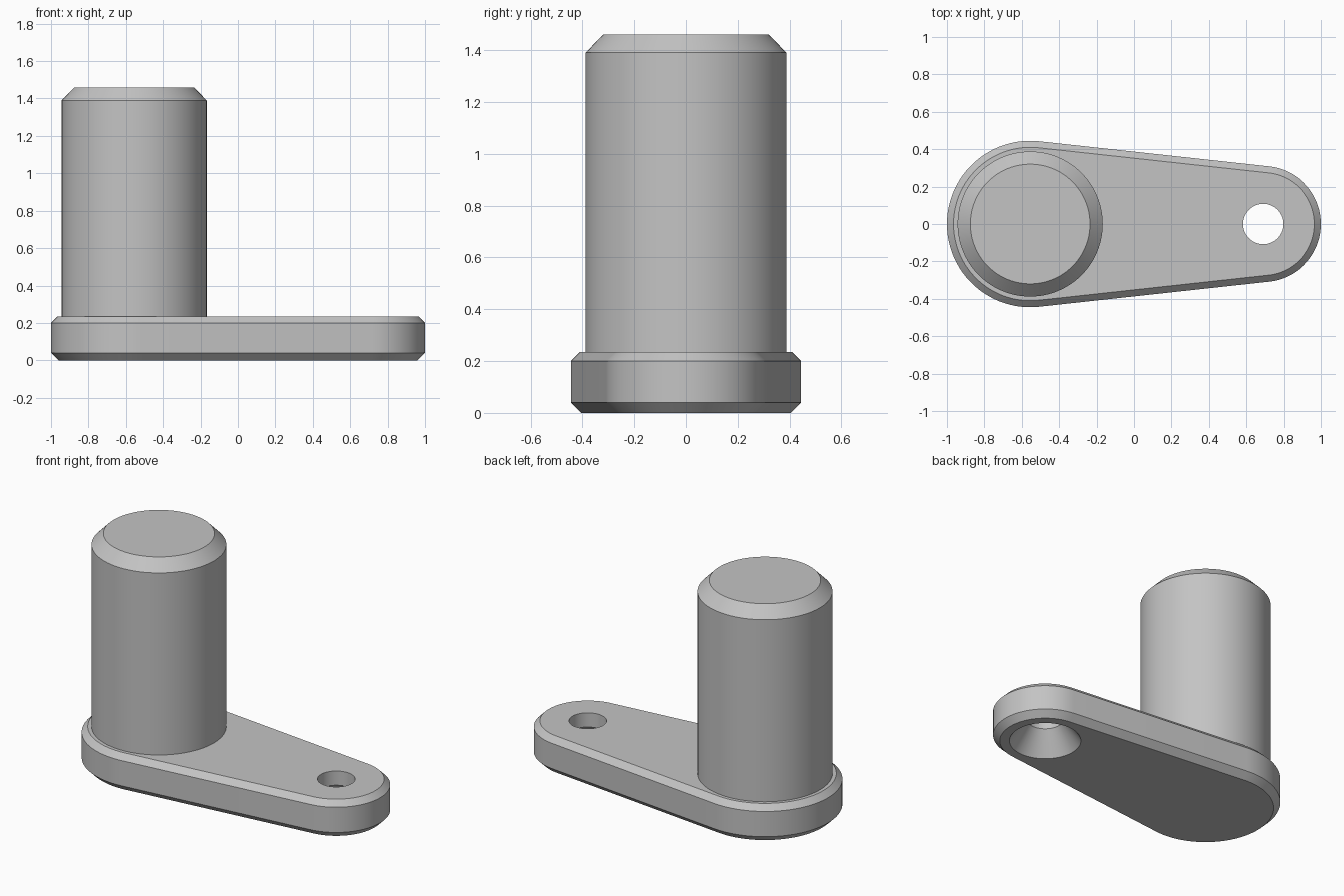
import bpy, bmesh
from math import acos, cos, sin, pi

if "Cube" in bpy.data.objects:
    bpy.data.objects.remove(bpy.data.objects["Cube"])

PIN_X, HOLE_X = -0.555, 0.69      # centres of the two rounded ends
BIG_R, SMALL_R = 0.445, 0.31      # radii of the two rounded ends
PLATE_TOP = 0.235

grey = bpy.data.materials.new("plain grey")
grey.use_nodes = True
grey.diffuse_color = (0.55, 0.55, 0.55, 1)
grey.node_tree.nodes["Principled BSDF"].inputs["Base Color"].default_value = grey.diffuse_color


def circle(x, radius, z, count=96):
    return [(x + radius * cos(2 * pi * i / count), radius * sin(2 * pi * i / count), z)
            for i in range(count)]


def arc(x, radius, start, end, z, count=48):
    angles = [start + (end - start) * i / count for i in range(count + 1)]
    return [(x + radius * cos(a), radius * sin(a), z) for a in angles]


def outline(inset, z):
    """Two end arcs joined by their common tangents."""
    a = acos((BIG_R - SMALL_R) / (HOLE_X - PIN_X))
    return (arc(HOLE_X, SMALL_R - inset, -a, a, z)
            + arc(PIN_X, BIG_R - inset, a, 2 * pi - a, z))


def loft(name, rings):
    """Closed solid through a stack of equal rings."""
    bm = bmesh.new()
    loops = [[bm.verts.new(p) for p in ring] for ring in rings]
    for low, high in zip(loops, loops[1:]):
        for i in range(len(low)):
            j = (i + 1) % len(low)
            bm.faces.new((low[i], low[j], high[j], high[i]))
    bm.faces.new(loops[0][::-1])
    bm.faces.new(loops[-1])
    mesh = bpy.data.meshes.new(name)
    bm.to_mesh(mesh)
    bm.free()
    mesh.materials.append(grey)
    obj = bpy.data.objects.new(name, mesh)
    bpy.context.collection.objects.link(obj)
    return obj


def activate(obj):
    bpy.ops.object.select_all(action='DESELECT')
    obj.select_set(True)
    bpy.context.view_layer.objects.active = obj


# Tapered plate with chamfered rims
plate = loft("base_plate", [outline(0.04, 0), outline(0, 0.04),
                            outline(0, 0.2), outline(0.035, PLATE_TOP)])

# Screw hole, countersunk from below
cutter = loft("hole_cutter", [circle(HOLE_X, 0.22, -0.01), circle(HOLE_X, 0.108, 0.145),
                              circle(HOLE_X, 0.108, 0.3)])
cutter.hide_render = True
cut = plate.modifiers.new("screw_hole", 'BOOLEAN')
cut.operation = 'DIFFERENCE'
cut.solver = 'EXACT'
cut.object = cutter
activate(plate)
bpy.ops.object.modifier_apply(modifier=cut.name)
bpy.data.objects.remove(cutter)

# Upright pin with chamfered top
pin = loft("pin", [circle(PIN_X, 0.388, PLATE_TOP - 0.01), circle(PIN_X, 0.388, 1.39),
                   circle(PIN_X, 0.32, 1.46)])

for part in (plate, pin):
    activate(part)
    bpy.ops.object.shade_smooth_by_angle(angle=pi / 6)
